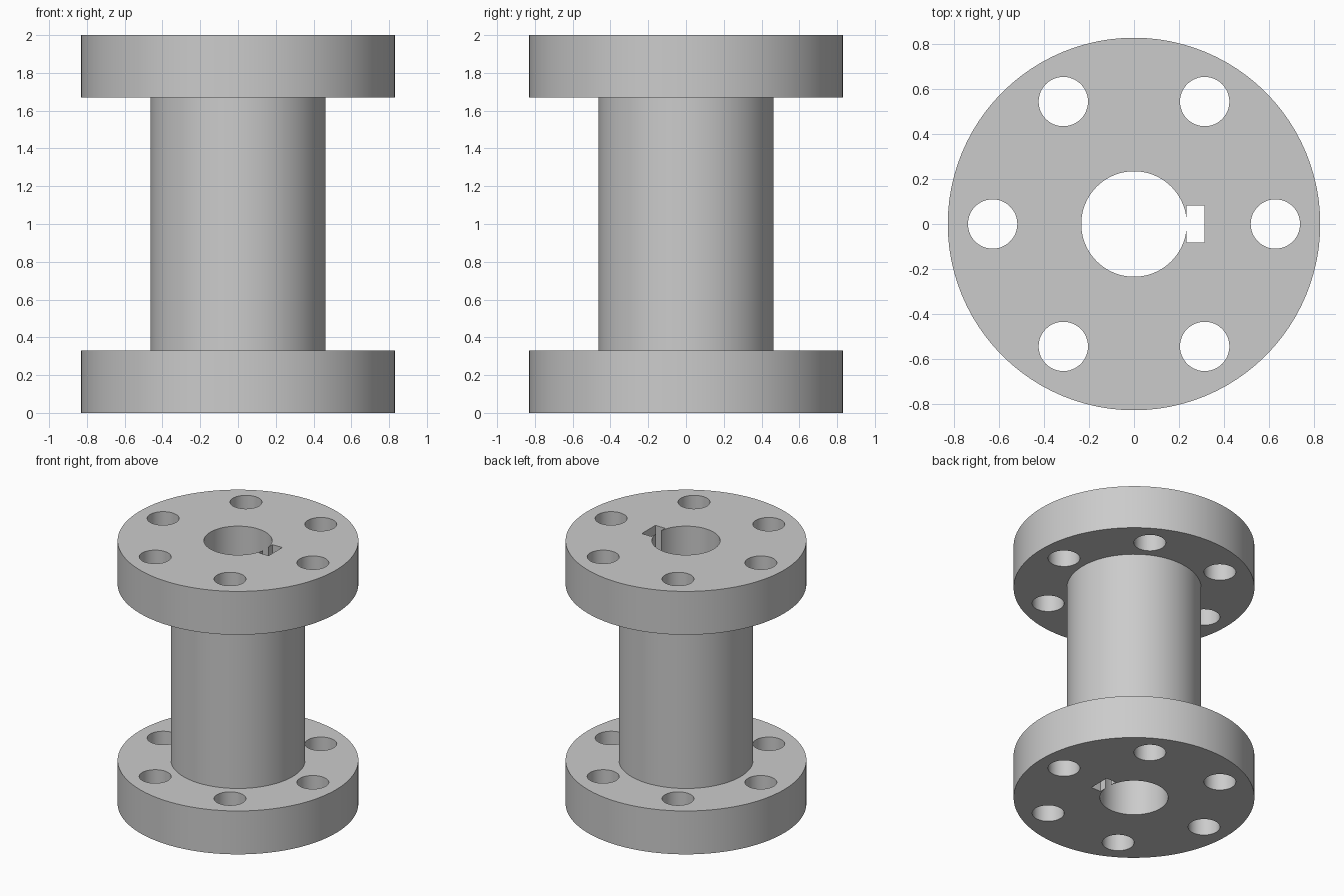
import bpy, bmesh, math
from mathutils import Matrix, Vector

cube = bpy.data.objects.get("Cube")
if cube:
    bpy.data.objects.remove(cube, do_unlink=True)

HEIGHT = 2.0
FLANGE_R, FLANGE_T = 0.83, 0.33
BARREL_R, BORE_R = 0.463, 0.235
BOLT_CIRCLE, BOLT_R, BOLTS = 0.63, 0.11, 6

steel = bpy.data.materials.new("plain grey")
steel.use_nodes = True
grey = (0.6, 0.6, 0.6, 1)
steel.diffuse_color = grey
steel.node_tree.nodes["Principled BSDF"].inputs["Base Color"].default_value = grey


def make_object(name, bm):
    bmesh.ops.recalc_face_normals(bm, faces=bm.faces)
    mesh = bpy.data.meshes.new(name)
    bm.to_mesh(mesh)
    bm.free()
    mesh.materials.append(steel)
    obj = bpy.data.objects.new(name, mesh)
    bpy.context.collection.objects.link(obj)
    return obj


# Flanged barrel with its bore: one closed profile spun about z
profile = [(BORE_R, 0), (FLANGE_R, 0), (FLANGE_R, FLANGE_T), (BARREL_R, FLANGE_T),
           (BARREL_R, HEIGHT - FLANGE_T), (FLANGE_R, HEIGHT - FLANGE_T),
           (FLANGE_R, HEIGHT), (BORE_R, HEIGHT)]
bm = bmesh.new()
verts = [bm.verts.new((r, 0, z)) for r, z in profile]
edges = [bm.edges.new((v, verts[i - 1])) for i, v in enumerate(verts)]
bmesh.ops.spin(bm, geom=verts + edges, cent=(0, 0, 0), axis=(0, 0, 1),
               angle=math.tau, steps=96, use_merge=True)
bmesh.ops.remove_doubles(bm, verts=bm.verts, dist=1e-5)
spool = make_object("flanged_spool", bm)

# Cutter for the bolt holes, through both flanges
bm = bmesh.new()
for i in range(BOLTS):
    a = math.tau * i / BOLTS
    centre = Vector((BOLT_CIRCLE * math.cos(a), BOLT_CIRCLE * math.sin(a), HEIGHT / 2))
    bmesh.ops.create_cone(bm, cap_ends=True, segments=48, radius1=BOLT_R, radius2=BOLT_R,
                          depth=HEIGHT + 0.2, matrix=Matrix.Translation(centre))
bolt_cutter = make_object("bolt_hole_cutter", bm)

# Cutter for the keyway beside the bore
bm = bmesh.new()
x0, x1 = 0.233, 0.315
bmesh.ops.create_cube(bm, size=1, matrix=Matrix.Translation(((x0 + x1) / 2, 0, HEIGHT / 2))
                      @ Matrix.Diagonal((x1 - x0, 0.164, HEIGHT + 0.2, 1)))
key_cutter = make_object("keyway_cutter", bm)

# Apply the cuts, then remove the cutters
bpy.context.view_layer.objects.active = spool
spool.select_set(True)
for cutter in (bolt_cutter, key_cutter):
    cutter.hide_render = True
    mod = spool.modifiers.new("cut", "BOOLEAN")
    mod.operation = "DIFFERENCE"
    mod.solver = "EXACT"
    mod.object = cutter
    bpy.ops.object.modifier_apply(modifier=mod.name)
    bpy.data.objects.remove(cutter, do_unlink=True)

bpy.ops.object.shade_smooth_by_angle(angle=math.radians(30))
